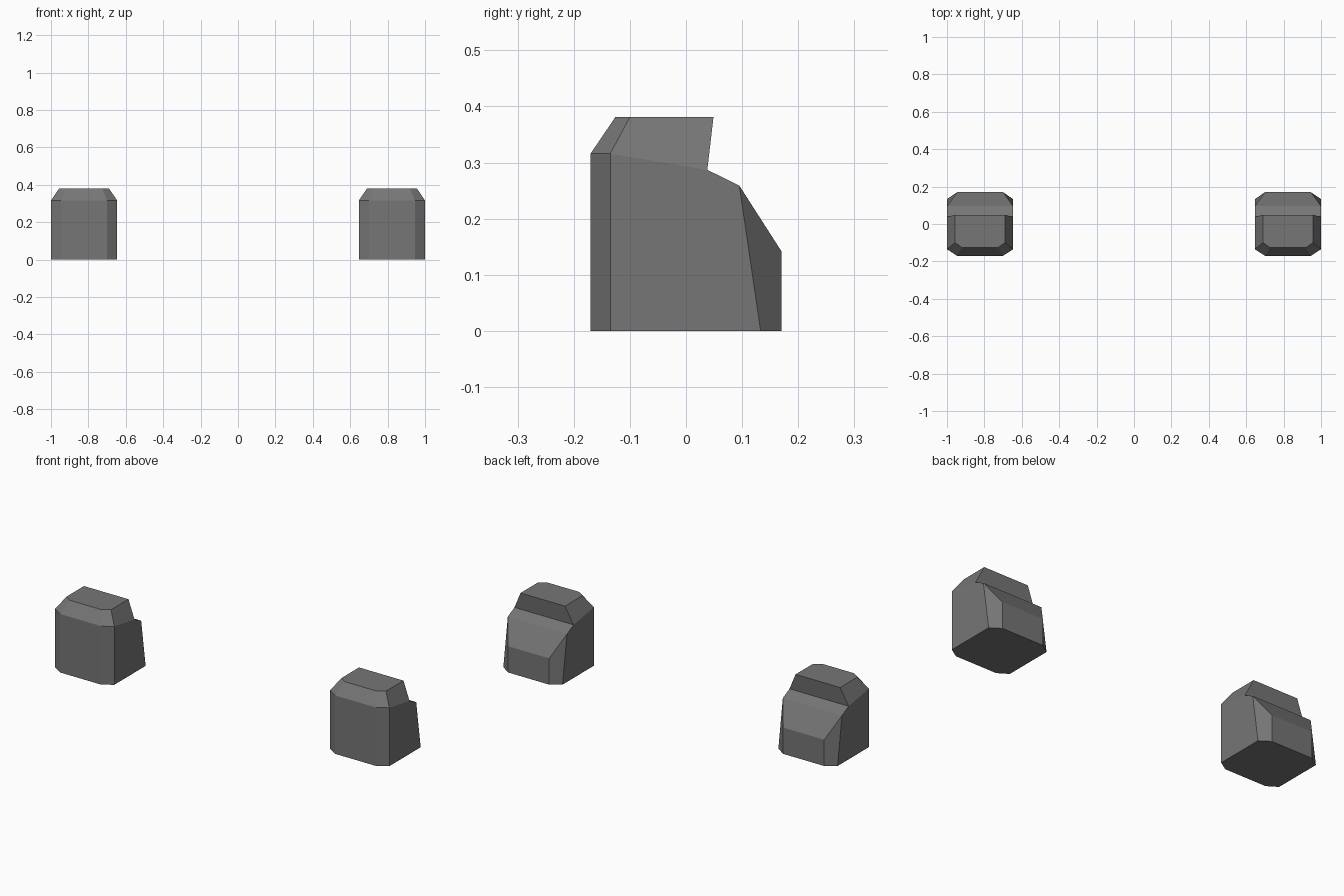
import bpy, bmesh

if "Cube" in bpy.data.objects:
    bpy.data.objects.remove(bpy.data.objects["Cube"])

# Half of one block (+x side): local x, y, z
HALF = [
    (.123, -.170, 0), (.123, -.170, .316), (.096, -.126, .381),   # 0-2 front edge
    (.177, -.135, 0), (.177, -.135, .316), (.133, -.100, .381),   # 3-5 front side edge
    (.133, .049, .381), (.177, .038, .287), (.177, .095, .259),   # 6-8 cap back and step
    (.123, .170, .142), (.123, .170, 0), (.177, .133, 0),         # 9-11 back edge
]
# Faces lying wholly on one side
SIDE_FACES = [(0, 3, 4, 1), (1, 4, 5, 2), (3, 11, 8, 7, 4),
              (4, 7, 6, 5), (11, 10, 9, 8)]
# Chains whose points join with their mirror across the middle
FRONT_TO_BACK = [0, 1, 2], [6, 7, 8, 9, 10]

# Dark grey finish
dark = bpy.data.materials.new("dark_grey")
dark.diffuse_color = (.18, .18, .18, 1)
dark.use_nodes = True
dark.node_tree.nodes["Principled BSDF"].inputs["Base Color"].default_value = dark.diffuse_color


def make_block(name, cx):
    bm = bmesh.new()
    right = [bm.verts.new((x, y, z)) for x, y, z in HALF]
    left = [bm.verts.new((-x, y, z)) for x, y, z in HALF]
    # Side walls and chamfers
    for f in SIDE_FACES:
        bm.faces.new([right[i] for i in f])
        bm.faces.new([left[i] for i in reversed(f)])
    # Front, step, slope and back bands
    for chain in FRONT_TO_BACK:
        for a, b in zip(chain, chain[1:]):
            bm.faces.new((left[a], right[a], right[b], left[b]))
    # Flat top and flat base
    for loop in ([2, 5, 6], [0, 3, 11, 10]):
        bm.faces.new([right[i] for i in loop] + [left[i] for i in reversed(loop)])
    bmesh.ops.recalc_face_normals(bm, faces=bm.faces)
    mesh = bpy.data.meshes.new(name)
    bm.to_mesh(mesh)
    bm.free()
    mesh.materials.append(dark)
    obj = bpy.data.objects.new(name, mesh)
    obj.location.x = cx
    bpy.context.collection.objects.link(obj)


for label, sign in (("left", -1), ("right", 1)):
    make_block(label + "_block", sign * .823)
